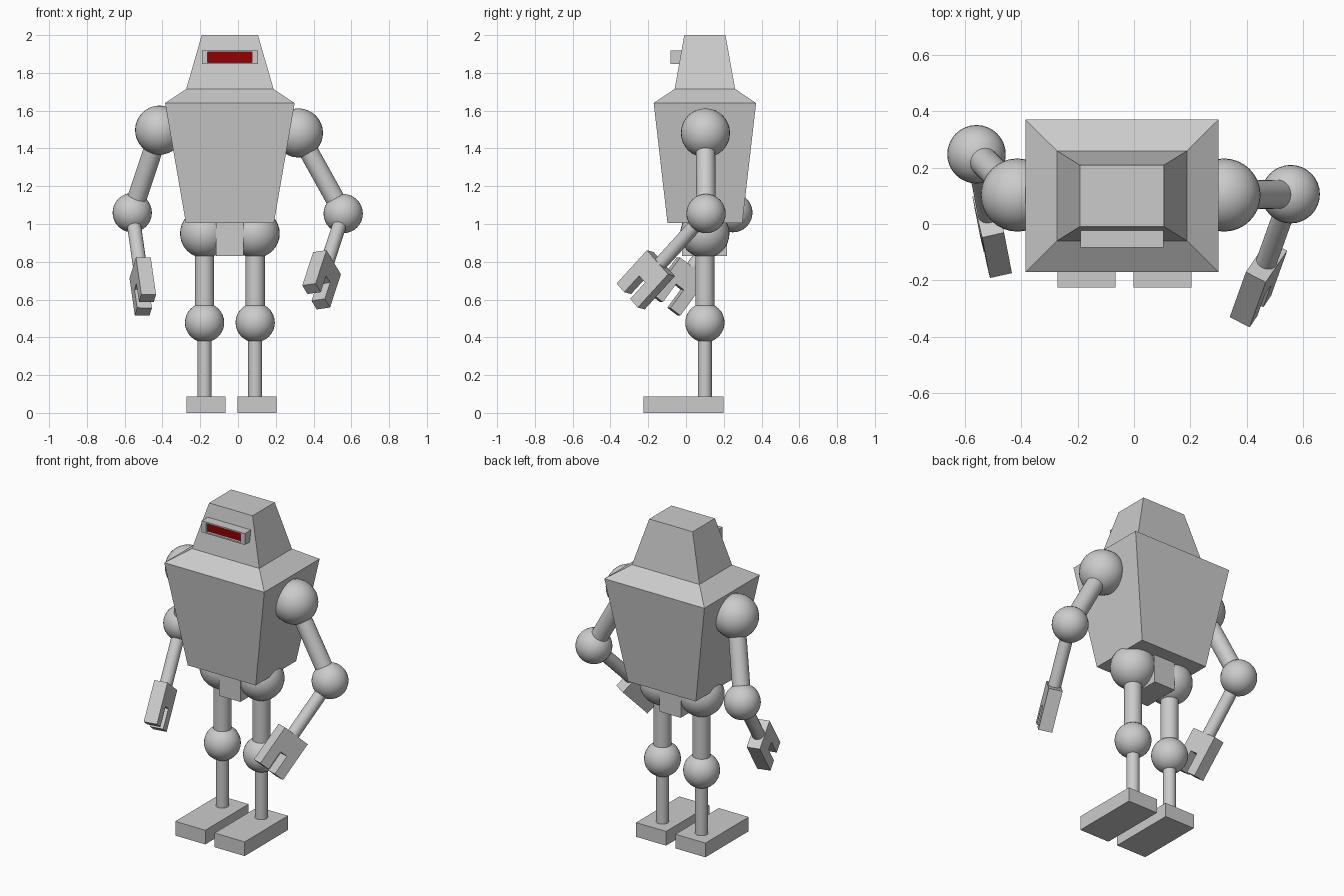
import bpy, bmesh, math
from mathutils import Vector, Matrix

if "Cube" in bpy.data.objects:
    bpy.data.objects.remove(bpy.data.objects["Cube"])

CX, CY = -0.043, 0.1  # body axis


def finish(name, bm, smooth=False):
    bmesh.ops.recalc_face_normals(bm, faces=bm.faces)
    me = bpy.data.meshes.new(name)
    bm.to_mesh(me)
    bm.free()
    ob = bpy.data.objects.new(name, me)
    bpy.context.collection.objects.link(ob)
    if smooth:
        bpy.ops.object.select_all(action='DESELECT')
        ob.select_set(True)
        bpy.context.view_layer.objects.active = ob
        bpy.ops.object.shade_smooth_by_angle(angle=math.radians(40))
    return ob


def box(name, lo, hi):
    lo, hi = Vector(lo), Vector(hi)
    bm = bmesh.new()
    bmesh.ops.create_cube(bm, size=1, matrix=Matrix.Translation((lo + hi) / 2)
                          @ Matrix.Diagonal((*(hi - lo), 1)))
    return finish(name, bm)


def ball(name, c, r):
    bm = bmesh.new()
    bmesh.ops.create_uvsphere(bm, u_segments=32, v_segments=16, radius=r,
                              matrix=Matrix.Translation(c))
    return finish(name, bm, True)


def rod(name, a, b, r):
    a, b = Vector(a), Vector(b)
    m = Matrix.Translation((a + b) / 2) @ (b - a).to_track_quat('Z', 'Y').to_matrix().to_4x4()
    bm = bmesh.new()
    bmesh.ops.create_cone(bm, cap_ends=True, segments=32, radius1=r, radius2=r,
                          depth=(b - a).length, matrix=m)
    return finish(name, bm, True)


def fork(name, origin, d, w):
    # slotted gripper: outline in the d/w plane, extruded along the thickness
    d = Vector(d).normalized()
    w = Vector(w)
    w = (w - d * w.dot(d)).normalized()
    t = d.cross(w)
    a, s, e = 0.365, 0.49, 0.61
    outline = [(a, -.093), (e, -.093), (e, -.026), (s, -.026),
               (s, .026), (e, .026), (e, .093), (a, .093)]
    bm = bmesh.new()
    f = bm.faces.new([bm.verts.new(Vector(origin) + d * p + w * q - t * .04) for p, q in outline])
    ext = bmesh.ops.extrude_face_region(bm, geom=[f])
    bmesh.ops.translate(bm, vec=t * .08, verts=[v for v in ext['geom']
                                               if isinstance(v, bmesh.types.BMVert)])
    return finish(name, bm)


# torso and head: stacked rectangular sections (z, half width, half depth)
bm = bmesh.new()
prev = None
for z, hx, hy in [(1.005, .233, .198), (1.64, .343, .271), (1.715, .231, .16), (2.0, .149, .109)]:
    ring = [bm.verts.new((CX + sx * hx, CY + sy * hy, z))
            for sx, sy in [(-1, -1), (1, -1), (1, 1), (-1, 1)]]
    if prev:
        for i in range(4):
            j = (i + 1) % 4
            bm.faces.new([prev[i], prev[j], ring[j], ring[i]])
    else:
        bm.faces.new(ring)
    prev = ring
bm.faces.new(prev)
finish("torso_and_head", bm)

# visor with a recessed red window
visor = box("visor", (CX - .148, -.083, 1.847), (CX + .148, .02, 1.918))
red = bpy.data.materials.new("red_window")
red.diffuse_color = (0.3, 0.0, 0.0, 1)
red.use_nodes = True
red.node_tree.nodes["Principled BSDF"].inputs["Base Color"].default_value = red.diffuse_color
grey = bpy.data.materials.new("grey_frame")
grey.diffuse_color = (0.8, 0.8, 0.8, 1)
grey.use_nodes = True
grey.node_tree.nodes["Principled BSDF"].inputs["Base Color"].default_value = grey.diffuse_color
visor.data.materials.append(grey)
visor.data.materials.append(red)
bm = bmesh.new()
bm.from_mesh(visor.data)
front = min(bm.faces, key=lambda f: f.calc_center_median().y)
inner = bmesh.ops.extrude_discrete_faces(bm, faces=[front])['faces'][0]
for v in inner.verts:
    v.co.x = CX + (v.co.x - CX) * .118 / .148
    v.co.z = 1.8825 + (v.co.z - 1.8825) * .027 / .0355
inner = bmesh.ops.extrude_discrete_faces(bm, faces=[inner])['faces'][0]
bmesh.ops.translate(bm, verts=inner.verts, vec=(0, .015, 0))
inner.material_index = 1
bm.to_mesh(visor.data)
bm.free()

# pelvis
box("pelvis", (CX - .073, -.02, .83), (CX + .073, .217, 1.01))

# legs
for side, s in (("left", -1), ("right", 1)):
    x = CX + s * .134
    ball(side + "_hip", (x, CY, .95), .13)
    rod(side + "_thigh", (x, CY, .95), (x, CY, .48), .051)
    ball(side + "_knee", (x, CY, .478), .104)
    rod(side + "_shin", (x, CY, .478), (x, CY, .05), .037)
    fx = -.034 + s * .135
    box(side + "_foot", (fx - .103, -.226, 0), (fx + .103, .198, .088))

# arms: shoulder, elbow, forearm direction, gripper width direction
arms = [("left", (-.415, .103, 1.497), (-.56, .248, 1.06), (.07, -.36, -.49), (-.18, .75, -.64)),
        ("right", (.32, .103, 1.482), (.557, .106, 1.055), (-.235, -.655, -.72), (.4, .57, -.72))]
for side, sh, el, d, w in arms:
    ball(side + "_shoulder", sh, .13)
    rod(side + "_upper_arm", sh, el, .051)
    ball(side + "_elbow", el, .104)
    rod(side + "_forearm", el, Vector(el) + Vector(d).normalized() * .38, .037)
    fork(side + "_gripper", el, d, w)
